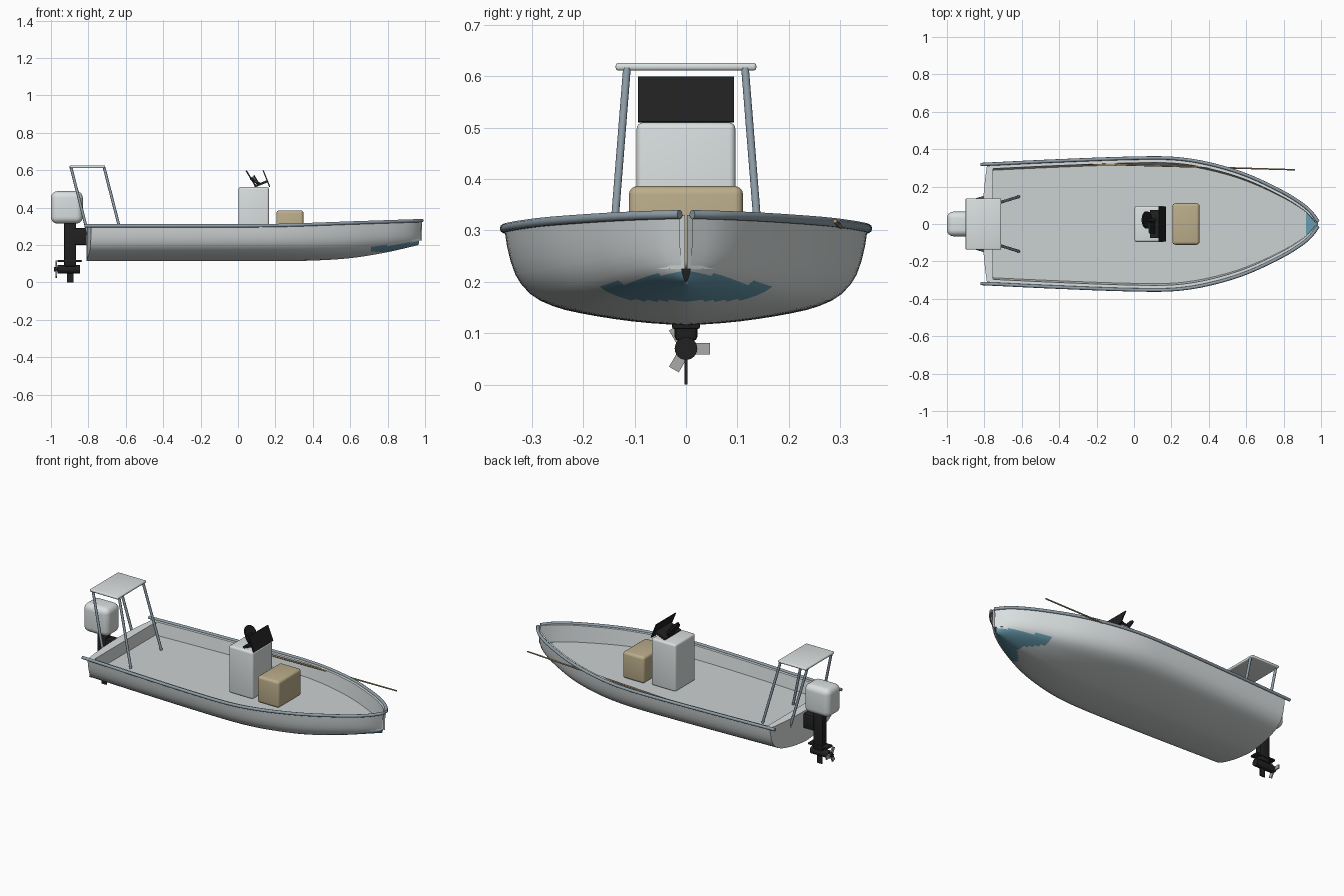
import bpy, bmesh, math
from mathutils import Vector

if "Cube" in bpy.data.objects:
    bpy.data.objects.remove(bpy.data.objects["Cube"])

def mat(name, c):
    m = bpy.data.materials.new(name)
    m.diffuse_color = (*c, 1)
    m.use_nodes = True
    m.node_tree.nodes["Principled BSDF"].inputs["Base Color"].default_value = m.diffuse_color
    return m

WHITE = mat("gelcoat white", (.70, .74, .74))
DECK = mat("deck grey", (.60, .64, .64))
RAIL = mat("rail blue grey", (.27, .34, .39))
BLUE = mat("bow blue", (.14, .34, .44))
BLACK = mat("black", (.015, .015, .015))
TAN = mat("cushion tan", (.50, .42, .26))
CANE = mat("rod tan", (.42, .33, .18))
METAL = mat("propeller grey", (.40, .40, .40))

def finish(name, bm, mats, angle=40):
    bmesh.ops.recalc_face_normals(bm, faces=bm.faces)
    me = bpy.data.meshes.new(name)
    bm.to_mesh(me)
    bm.free()
    for m in mats:
        me.materials.append(m)
    ob = bpy.data.objects.new(name, me)
    bpy.context.collection.objects.link(ob)
    bpy.ops.object.select_all(action='DESELECT')
    ob.select_set(True)
    bpy.context.view_layer.objects.active = ob
    bpy.ops.object.shade_smooth_by_angle(angle=math.radians(angle))
    return ob

def box(name, lo, hi, m, bevel=0, seg=4, tilt=0, spin=0):
    """Box between two corners, optionally rounded and turned about its centre."""
    lo, hi = Vector(lo), Vector(hi)
    bm = bmesh.new()
    bmesh.ops.create_cube(bm, size=1)
    bmesh.ops.scale(bm, vec=hi - lo, verts=bm.verts)
    if bevel:
        bmesh.ops.bevel(bm, geom=bm.edges[:], offset=bevel, segments=seg,
                        profile=.5, affect='EDGES')
    ob = finish(name, bm, [m])
    ob.location = (lo + hi) / 2
    ob.rotation_euler = (spin, tilt, 0)
    return ob

def rod(name, a, b, r, m, r2=None, n=16):
    """Straight round bar from a to b."""
    a, b = Vector(a), Vector(b)
    bm = bmesh.new()
    bmesh.ops.create_cone(bm, cap_ends=True, segments=n, radius1=r,
                          radius2=r if r2 is None else r2, depth=(b - a).length)
    ob = finish(name, bm, [m])
    ob.location = (a + b) / 2
    ob.rotation_mode = 'QUATERNION'
    ob.rotation_quaternion = (b - a).to_track_quat('Z', 'Y')
    return ob

def smooth_table(pts):
    """Cubic curve through a few (x, value) points."""
    n = len(pts)
    def slope(i):
        a, b = pts[max(i - 1, 0)], pts[min(i + 1, n - 1)]
        return (b[1] - a[1]) / (b[0] - a[0])
    def f(x):
        i = max([k for k in range(n - 1) if pts[k][0] <= x], default=0)
        (x0, y0), (x1, y1) = pts[i], pts[i + 1]
        h = x1 - x0
        t = min(max((x - x0) / h, 0), 1)
        return (y0 * (1 + 2 * t) * (1 - t) ** 2 + slope(i) * h * t * (1 - t) ** 2
                + y1 * t * t * (3 - 2 * t) + slope(i + 1) * h * t * t * (t - 1))
    return f

half = smooth_table([(-.82, .318), (-.4, .338), (0, .352), (.22, .350), (.4, .322),
                     (.6, .262), (.8, .168), (.9, .105), (.95, .06), (.985, .012)])
keel = smooth_table([(-.82, .115), (.2, .115), (.4, .117), (.6, .130), (.8, .160), (.985, .200)])
sheer = smooth_table([(-.82, .302), (.0, .302), (.25, .305), (.6, .317), (.985, .330)])
shape = smooth_table([(0, 0), (.28, .04), (.56, .12), (.73, .2), (.86, .33),
                      (.94, .53), (.98, .77), (1, 1)])

# Hull shell with capped gunwale, inner walls and floor
FLOOR, STERN, INNER = .225, -.785, -.755
FR = [0, .1, .2, .3, .4, .5, .58, .66, .73, .8, .86, .91, .94, .965, .985, 1]
NX = 64
bm = bmesh.new()
hullrows = {}
for s in (1, -1):
    rows = []
    for i in range(NX + 1):
        x = STERN + (.985 - STERN) * (1 - (1 - i / NX) ** 1.3)
        w, k, t = half(x), keel(x), sheer(x)
        row = []
        for f in FR:
            zf = shape(f)
            rake = -.02 * (1 - zf) * max(0, (x - .6) / .385)
            bulge = -.025 * (1 - f * f) if i == 0 else 0
            row.append(bm.verts.new((x + rake + bulge, s * w * f, k + (t - k) * zf)))
        xi = INNER if i == 0 else max(x, INNER + .001 * i)
        wi = max(w - .025, .002)
        row.append(bm.verts.new((xi, s * wi, t)))
        row.append(bm.verts.new((xi, s * max(wi * .97, .002), FLOOR)))
        row.append(bm.verts.new((xi, 0, FLOOR)))
        rows.append(row)
    for a, b in zip(rows, rows[1:]):
        for j in range(len(a) - 1):
            face = bm.faces.new((a[j], a[j + 1], b[j + 1], b[j]))
            c = face.calc_center_median()
            if j == len(a) - 2:
                face.material_index = 2 if c.x > .92 else 1
            elif j < len(FR) - 1 and c.x > .72 and abs(c.y) > .002:
                if .163 < c.z < .188 + .13 * (c.x - .72):
                    face.material_index = 2
    # Transom: outer columns, cap and inner wall
    o, t = rows[0], sheer(STERN)
    wi = abs(o[-3].co.y)
    cols = []
    for v in o[:len(FR)]:
        y = v.co.y
        yi = s * min(abs(y), wi)
        cols.append((v, bm.verts.new((v.co.x, y, t)), bm.verts.new((INNER, yi, t)),
                     bm.verts.new((INNER, yi, FLOOR))))
    for a, b in zip(cols, cols[1:]):
        for j in range(3):
            bm.faces.new((a[j], a[j + 1], b[j + 1], b[j]))
bmesh.ops.remove_doubles(bm, verts=bm.verts, dist=.0004)
finish("hull", bm, [WHITE, DECK, BLUE], 45)

# Rub rails along both gunwales
for s, side in ((1, "left"), (-1, "right")):
    cu = bpy.data.curves.new(side + "_rub_rail", 'CURVE')
    cu.dimensions = '3D'
    cu.bevel_depth = .009
    cu.bevel_resolution = 3
    cu.use_fill_caps = True
    sp = cu.splines.new('POLY')
    N = 60
    sp.points.add(N)
    for i in range(N + 1):
        x = -.82 + 1.805 * (1 - (1 - i / N) ** 1.3)
        sp.points[i].co = (x, s * max(half(x), .011), sheer(x) + .001, 1)
    cu.materials.append(RAIL)
    bpy.context.collection.objects.link(bpy.data.objects.new(side + "_rub_rail", cu))

# Stern tower: top plate on four splayed legs
box("tower_top", (-.9, -.137, .611), (-.71, .137, .626), WHITE, .006, 3)
for s in (1, -1):
    for x in (-.893, -.716):
        rod("tower_leg", (x, s * .115, .615), (x + .1, s * .146, FLOOR), .0075, RAIL)

# Console with windscreen, dash, screen and wheel
box("console", (.003, -.096, FLOOR), (.166, .096, .51), WHITE, .012)
box("windscreen", (.149, -.093, .508), (.155, .093, .602), BLACK, tilt=-.38)
box("dash", (.085, -.075, .521), (.158, .075, .533), BLACK, tilt=-.38)
box("screen_housing", (.092, -.05, .53), (.100, .012, .575), BLACK, tilt=-.55)
box("screen", (.086, -.046, .533), (.091, .008, .57), BLUE, tilt=-.55)
wheel = rod("steering_wheel", (.05, .022, .545), (.0565, .022, .549), .046, BLACK, n=28)
wheel.location = (.068, .022, .558)
rod("steering_shaft", (.068, .022, .558), (.115, .022, .525), .008, BLACK)

# Seat ahead of the console
box("seat", (.205, -.111, FLOOR), (.35, .111, .386), TAN, .016)

# Outboard motor
box("motor_cowling", (-1, -.066, .315), (-.83, .066, .488), WHITE, .035, 6)
box("motor_leg", (-.93, -.022, .085), (-.865, .022, .33), BLACK, .008, 2)
box("motor_bracket", (-.875, -.03, .2), (-.795, .03, .29), BLACK, .006, 2)
box("cavitation_plate", (-.965, -.027, .108), (-.835, .027, .12), BLACK, .004, 2)
rod("gearcase", (-.965, 0, .07), (-.845, 0, .07), .022, BLACK, n=24)
box("skeg", (-.913, -.003, 0), (-.88, .003, .06), BLACK)

# Three propeller blades
for k in range(3):
    a = k * 2 * math.pi / 3
    c = Vector((-.972, .03 * math.cos(a), .07 + .03 * math.sin(a)))
    d = Vector((.004, .017, .011))
    blade = box("propeller_blade", c - d, c + d, METAL)
    blade.rotation_euler = (a, 0, 0)
rod("propeller_hub", (-.983, 0, .07), (-.96, 0, .07), .012, BLACK)

# Fishing rod lying along the left side
tip, butt = Vector((.86, .29, .318)), Vector((-.34, .325, .285))
rod("fishing_rod", butt, tip, .0055, CANE, .004, 10)
rod("rod_grip", butt, butt.lerp(tip, .2), .007, CANE, n=10)
